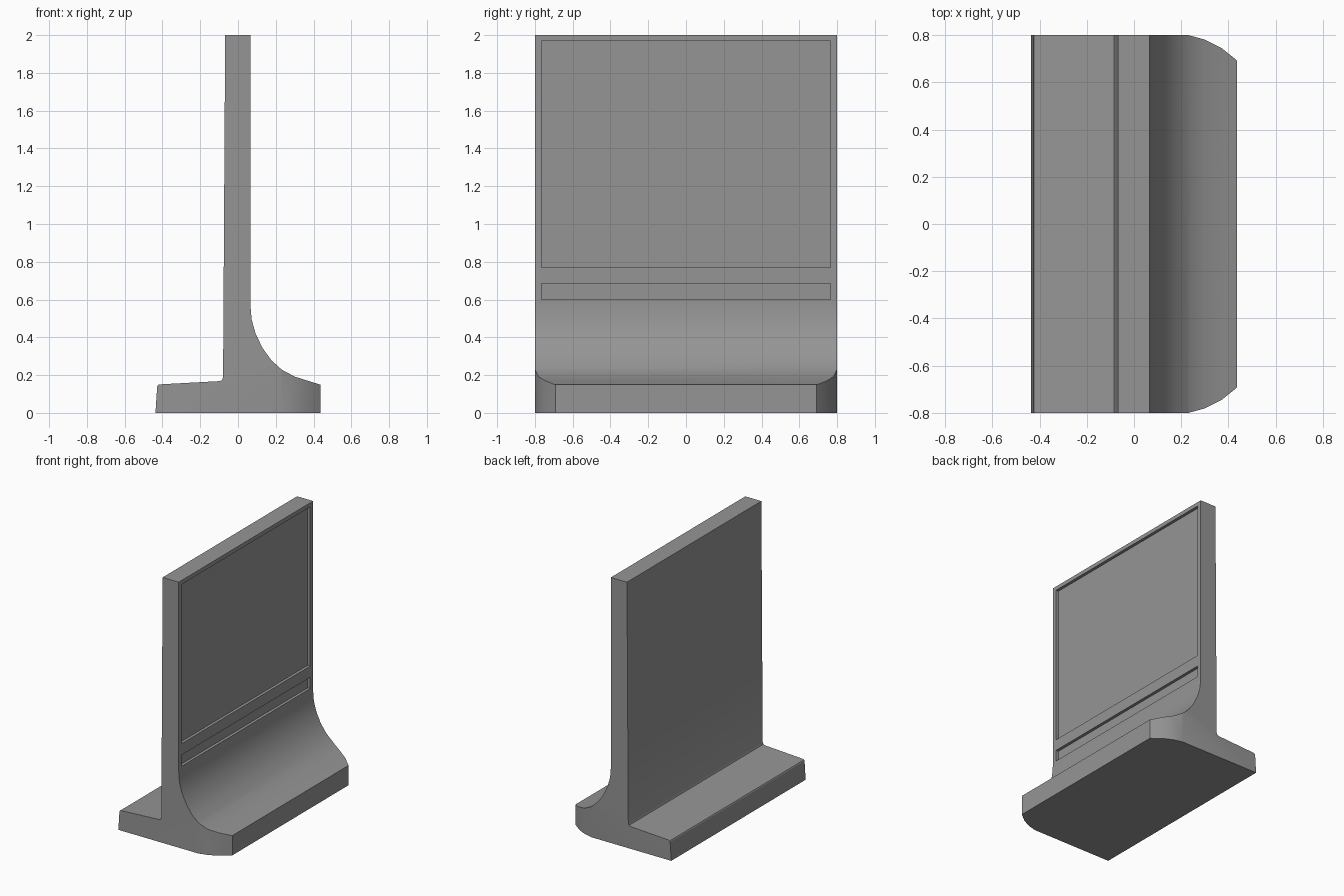
import bpy, bmesh, math
from mathutils import Vector

if "Cube" in bpy.data.objects:
    bpy.data.objects.remove(bpy.data.objects["Cube"])

concrete = bpy.data.materials.new("grey_concrete")
concrete.diffuse_color = (0.3, 0.3, 0.3, 1)
concrete.use_nodes = True
concrete.node_tree.nodes["Principled BSDF"].inputs["Base Color"].default_value = concrete.diffuse_color


def prism(name, points, offset):
    """Extrude a closed outline along an offset vector."""
    bm = bmesh.new()
    face = bm.faces.new([bm.verts.new(p) for p in points])
    ext = bmesh.ops.extrude_face_region(bm, geom=[face])
    verts = [g for g in ext["geom"] if isinstance(g, bmesh.types.BMVert)]
    bmesh.ops.translate(bm, verts=verts, vec=Vector(offset))
    bmesh.ops.recalc_face_normals(bm, faces=bm.faces[:])
    mesh = bpy.data.meshes.new(name)
    bm.to_mesh(mesh)
    bm.free()
    mesh.materials.append(concrete)
    ob = bpy.data.objects.new(name, mesh)
    bpy.context.collection.objects.link(ob)
    return ob


def boolean(target, cutter, operation):
    """Apply a boolean and discard the cutter."""
    cutter.hide_render = True
    bpy.context.view_layer.objects.active = target
    mod = target.modifiers.new("cut", "BOOLEAN")
    mod.object = cutter
    mod.operation = operation
    mod.solver = "EXACT"
    bpy.ops.object.modifier_apply(modifier=mod.name)
    bpy.data.objects.remove(cutter)


# retaining wall: side profile with heel, stem and curved toe
profile = [(-0.437, 0), (-0.428, 0.14), (-0.424, 0.147), (-0.415, 0.151),
           (-0.1, 0.168), (-0.085, 0.173), (-0.079, 0.188), (-0.068, 2),
           (0.066, 2), (0.066, 0.57), (0.072, 0.495), (0.093, 0.42),
           (0.13, 0.343), (0.178, 0.277), (0.233, 0.228), (0.3, 0.192),
           (0.437, 0.149), (0.437, 0)]
wall = prism("retaining_wall", [(x, -0.8, z) for x, z in profile], (0, 1.6, 0))

# rounded toe corners, cut from a plan outline
side = [(-0.6, 0.9), (0.1, 0.9), (0.1, 0.801), (0.23, 0.8), (0.3, 0.781),
        (0.37, 0.746), (0.437, 0.692), (0.5, 0.634)]
outline = side + [(x, -y) for x, y in reversed(side)]
boolean(wall, prism("plan_cutter", [(x, y, -0.1) for x, y in outline],
                    (0, 0, 2.2)), "INTERSECT")

# two shallow recessed panels on the toe side
for low, high in ((0.6, 0.685), (0.77, 1.97)):
    rect = [(-0.765, low), (0.765, low), (0.765, high), (-0.765, high)]
    boolean(wall, prism("panel_cutter", [(0.044, y, z) for y, z in rect],
                        (0.1, 0, 0)), "DIFFERENCE")

bpy.ops.object.select_all(action="DESELECT")
wall.select_set(True)
bpy.context.view_layer.objects.active = wall
bpy.ops.object.shade_smooth_by_angle(angle=math.radians(25))
